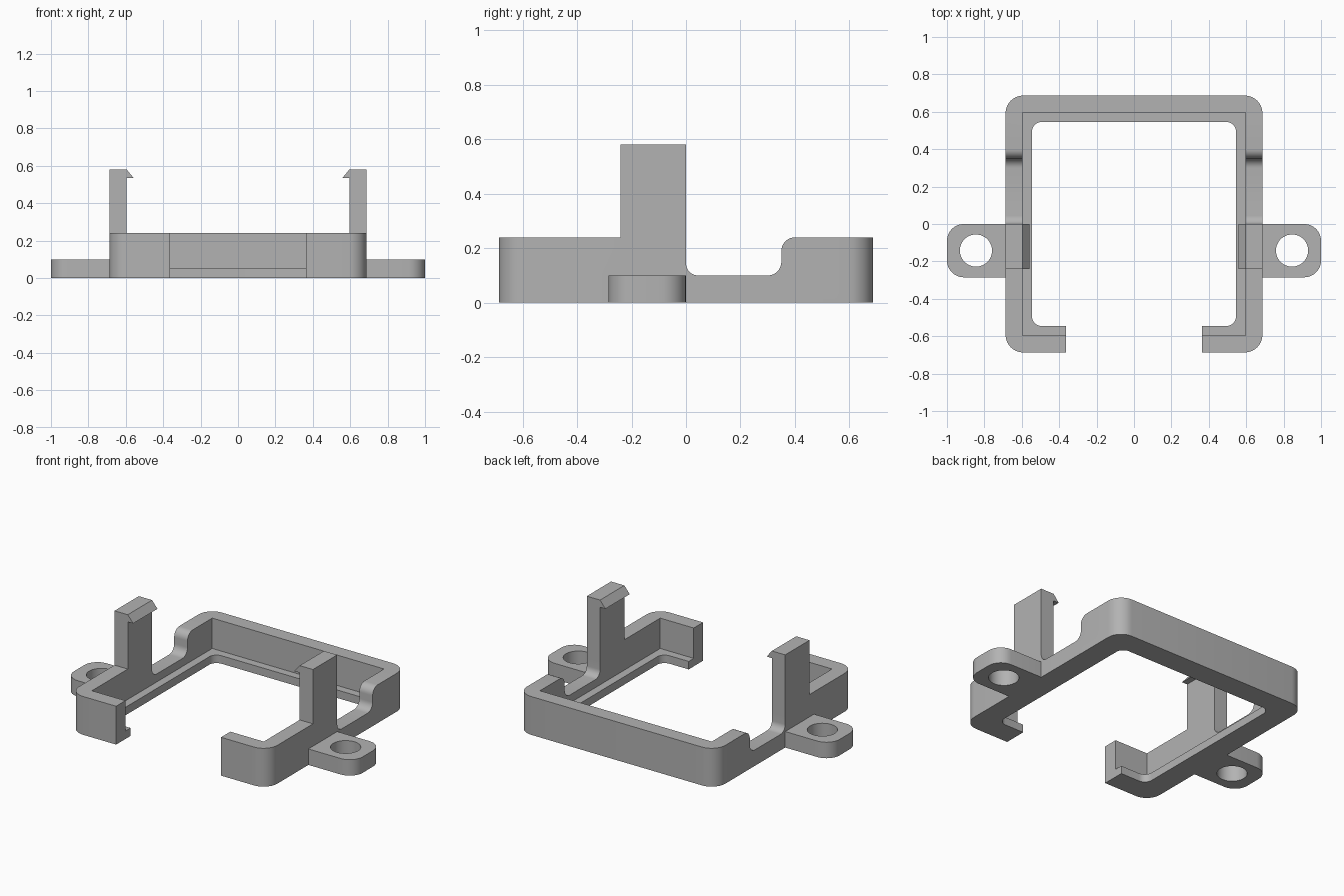
import bpy, bmesh
from math import cos, sin, pi, radians
from mathutils import Vector

cube = bpy.data.objects.get("Cube")
if cube:
    bpy.data.objects.remove(cube, do_unlink=True)

grey = bpy.data.materials.new("plain grey")
grey.use_nodes = True
COLOUR = (0.45, 0.45, 0.45, 1)
grey.diffuse_color = COLOUR
grey.node_tree.nodes["Principled BSDF"].inputs["Base Color"].default_value = COLOUR


def rounded(corners, steps=8):
    """Turn (a, b, radius) corners into a filleted right-angled outline."""
    pts = []
    n = len(corners)
    for i, (a, b, r) in enumerate(corners):
        p = Vector((a, b))
        if r == 0:
            pts.append(p)
            continue
        u = (Vector(corners[i - 1][:2]) - p).normalized() * r
        v = (Vector(corners[(i + 1) % n][:2]) - p).normalized() * r
        for k in range(steps + 1):
            t = k / steps * pi / 2
            pts.append(p + u * (1 - sin(t)) + v * (1 - cos(t)))
    return pts


def prism(name, outline, lo, hi, axis="z"):
    """Extrude a 2D outline along an axis."""
    place = {"x": lambda a, b, c: (c, a, b),
             "y": lambda a, b, c: (a, c, b),
             "z": lambda a, b, c: (a, b, c)}[axis]
    bm = bmesh.new()
    face = bm.faces.new([bm.verts.new(place(a, b, lo)) for a, b in outline])
    side = bmesh.ops.extrude_face_region(bm, geom=[face])["geom"]
    moved = [g for g in side if isinstance(g, bmesh.types.BMVert)]
    bmesh.ops.translate(bm, verts=moved, vec=place(0, 0, hi - lo))
    bmesh.ops.recalc_face_normals(bm, faces=bm.faces[:])
    mesh = bpy.data.meshes.new(name)
    bm.to_mesh(mesh)
    bm.free()
    mesh.materials.append(grey)
    obj = bpy.data.objects.new(name, mesh)
    bpy.context.collection.objects.link(obj)
    return obj


def box(a0, b0, a1, b1, r=0):
    return rounded([(a0, b0, r), (a1, b0, r), (a1, b1, r), (a0, b1, r)])


def combine(target, tool, operation):
    """Apply a boolean and discard the tool."""
    mod = target.modifiers.new("combine", "BOOLEAN")
    mod.operation, mod.object, mod.solver = operation, tool, "EXACT"
    bpy.context.view_layer.objects.active = target
    bpy.ops.object.modifier_apply(modifier=mod.name)
    bpy.data.objects.remove(tool, do_unlink=True)


OUT, WALL, LEDGE, GAP = 0.687, 0.595, 0.545, 0.363
TOP, FLOOR = 0.24, 0.10

# Open frame with rounded corners
half = [(GAP, -OUT, 0), (OUT, -OUT, 0.095), (OUT, OUT, 0.095)]
inner = [(LEDGE, LEDGE, 0.05), (LEDGE, -LEDGE, 0.05), (GAP, -LEDGE, 0)]
mirror = lambda pts: [(-a, b, r) for a, b, r in reversed(pts)]
frame = prism("frame", rounded(half + mirror(half) + mirror(inner) + inner), 0, TOP)

# Recess above the thin inner ledge
combine(frame, prism("recess", box(-WALL, -WALL, WALL, WALL), 0.05, 1), "DIFFERENCE")

# Filleted notch through both side walls
notch = rounded([(0, FLOOR, 0.045), (0.35, FLOOR, 0.05), (0.35, TOP, 0),
                 (0.35, 0.5, 0), (0, 0.5, 0)])
combine(frame, prism("notch", notch, -0.9, 0.9, "x"), "DIFFERENCE")
arc = [(0.4 - 0.05 * sin(t), 0.19 + 0.05 * cos(t)) for t in
       [k * pi / 16 for k in range(9)]]
combine(frame, prism("notch_lip", arc + [(0.34, 0.19), (0.34, 0.3), (0.4, 0.3)],
                     -0.9, 0.9, "x"), "DIFFERENCE")

for s in (1, -1):
    # Mounting lug with a screw hole
    lug = prism("lug", rounded([(s * 0.64, -0.285, 0), (s, -0.285, 0.09),
                                (s, 0, 0.09), (s * 0.64, 0, 0)]), 0, FLOOR)
    hole = [(s * 0.845 + 0.086 * cos(k * pi / 24), -0.142 + 0.086 * sin(k * pi / 24))
            for k in range(48)]
    combine(lug, prism("screw_hole", hole, -0.1, 0.3), "DIFFERENCE")
    combine(frame, lug, "UNION")
    # Snap clip with an inward hook
    clip = [(OUT, 0.2), (OUT, 0.58), (WALL, 0.58), (0.558, 0.535),
            (WALL, 0.535), (WALL, 0.2)]
    combine(frame, prism("clip", [(s * a, b) for a, b in clip], -0.24, 0, "y"), "UNION")

frame.name = "clip_frame"
bpy.ops.object.select_all(action="DESELECT")
frame.select_set(True)
bpy.context.view_layer.objects.active = frame
bpy.ops.object.shade_smooth_by_angle(angle=radians(30))
